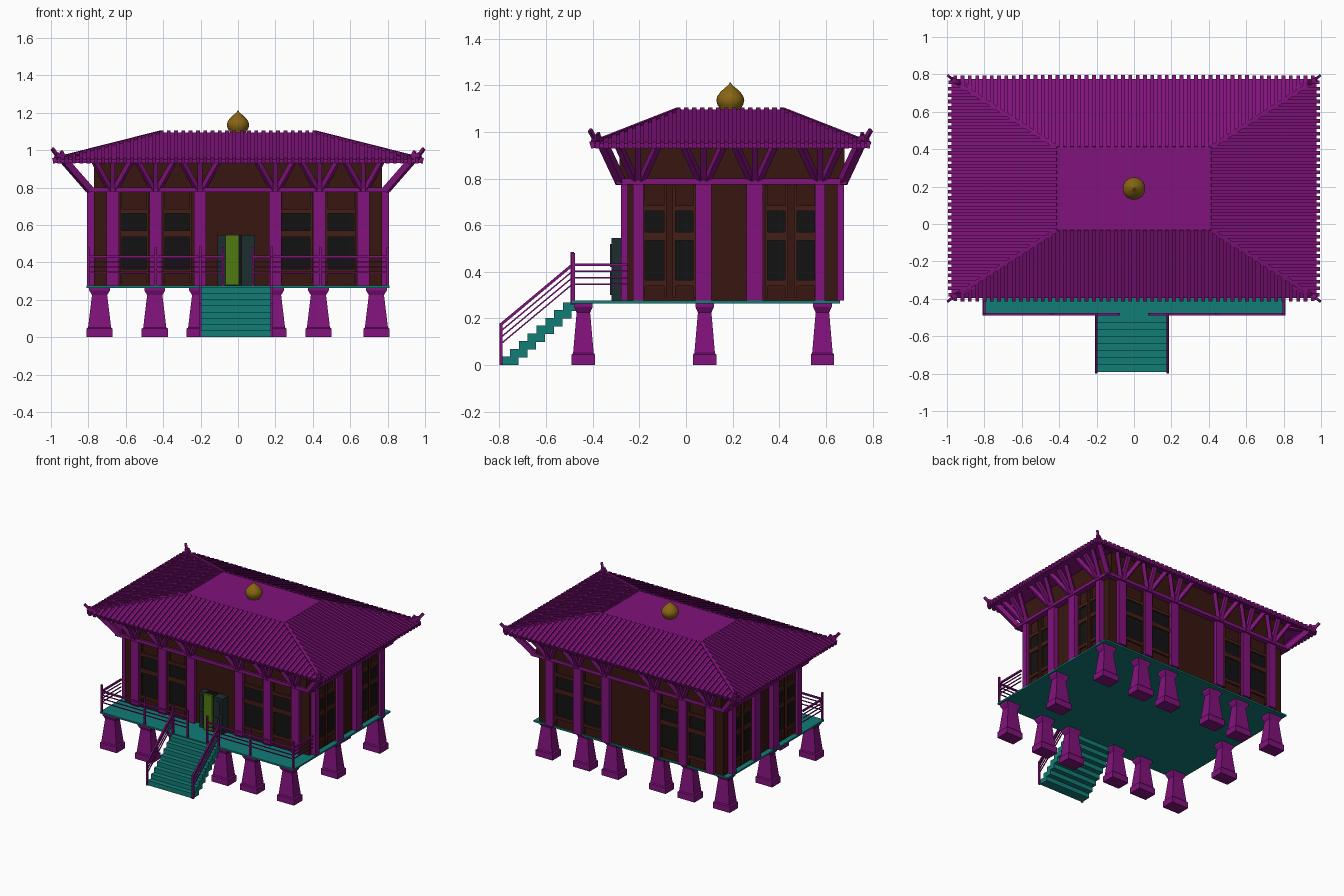
import bpy, bmesh, math
from mathutils import Vector, Matrix

if "Cube" in bpy.data.objects:
    bpy.data.objects.remove(bpy.data.objects["Cube"])

COL = dict(purple=(.22, .006, .2), teal=(.006, .2, .18), brown=(.04, .008, .005), trim=(.055, .013, .008),
           black=(.006, .006, .007), gold=(.24, .13, .007), green=(.08, .19, .006), slate=(.012, .026, .028))
MATS = {}
for k, c in COL.items():
    MATS[k] = bpy.data.materials.new(k)
    MATS[k].diffuse_color = (*c, 1)


class Part:
    """Collects simple solids into one named object."""
    def __init__(self, name, col):
        self.name, self.col, self.bm = name, col, bmesh.new()

    def box(self, x0, x1, y0, y1, z0, z1):
        m = Matrix.Translation(((x0+x1)/2, (y0+y1)/2, (z0+z1)/2))
        bmesh.ops.create_cube(self.bm, size=1, matrix=m @ Matrix.Diagonal((abs(x1-x0), abs(y1-y0), abs(z1-z0), 1)))

    def beam(self, a, b, w, h):
        a, b = Vector(a), Vector(b)
        d = b - a
        m = Matrix.Translation((a+b)/2) @ d.to_track_quat('Y', 'Z').to_matrix().to_4x4()
        bmesh.ops.create_cube(self.bm, size=1, matrix=m @ Matrix.Diagonal((w, d.length, h, 1)))

    def loft(self, loops):
        """Skin a list of equal closed loops and cap both ends."""
        rings = [[self.bm.verts.new(p) for p in l] for l in loops]
        n = len(rings[0])
        for r, s in zip(rings, rings[1:]):
            for i in range(n):
                self.bm.faces.new((r[i], r[(i+1) % n], s[(i+1) % n], s[i]))
        self.bm.faces.new(rings[0][::-1])
        self.bm.faces.new(rings[-1])

    def done(self):
        bmesh.ops.recalc_face_normals(self.bm, faces=self.bm.faces)
        me = bpy.data.meshes.new(self.name)
        self.bm.to_mesh(me)
        self.bm.free()
        me.materials.append(MATS[self.col])
        ob = bpy.data.objects.new(self.name, me)
        bpy.context.collection.objects.link(ob)
        return ob


def rect(cx, cy, hx, hy, z):
    return [(cx+sx*hx, cy+sy*hy, z) for sx, sy in ((-1, -1), (1, -1), (1, 1), (-1, 1))]


WX, YF, YB, CY = .77, -.25, .65, .19          # wall planes and building centre


def on_wall(part, side, u0, u1, z0, z1, d0, d1):
    """Box laid on a facade, d = distance out from the wall."""
    if side == 'F':
        part.box(u0, u1, YF-d0, YF-d1, z0, z1)
    elif side == 'B':
        part.box(u0, u1, YB+d0, YB+d1, z0, z1)
    else:
        s = 1 if side == 'R' else -1
        part.box(s*(WX+d0), s*(WX+d1), u0, u1, z0, z1)


# stilts
p = Part("stilts", 'purple')
spots = [(x, y) for y in (-.44, .585) for x in (-.74, -.445, -.205, .19, .43, .74)] + [(-.74, .08), (.74, .08)]
for x, y in spots:
    p.loft([rect(x, y, .07*k, .05*k, z) for k, z in ((1, 0), (1, .045), (.88, .052), (.58, .225), (.8, .25), (.8, .268))])
p.done()

# deck
p = Part("deck", 'teal')
p.box(-.81, .81, -.49, .66, .264, .276)
p.done()

# stairs
p = Part("stairs", 'teal')
for i in range(8):
    y, z = -.792+i*.0378, i*.0332
    p.box(-.2, .178, y, y+.074, z, z+.036)
p.done()

# walls
p = Part("walls", 'brown')
p.box(-WX, WX, YF, YB, .276, .79)
p.box(-WX, WX, -.285, .68, .79, .97)
p.done()

# pilasters, window frames and panes
pil, frame, pane = Part("pilasters", 'purple'), Part("window_frames", 'trim'), Part("window_panes", 'black')
front_c, side_c = (-.67, -.44, -.203, .2, .435, .67), (-.205, .075, .295, .575)
front_w = [(-.62, -.49), (-.39, -.26), (.235, .385), (.48, .62)]
side_w = [(-.175, -.095), (-.045, .03), (.35, .425), (.475, .55)]
for side in 'FBLR':
    fb = side in 'FB'
    for c in front_c if fb else side_c:
        hw = .033 if fb else .035 if .0 < c < .5 else .022
        on_wall(pil, side, c-hw, c+hw, .276, .79, -.01, .028 if fb else .038)
    for u0, u1 in front_w if fb else side_w:
        for z0, z1 in ((.365, .535), (.57, .66)):
            on_wall(pane, side, u0, u1, z0, z1, -.005, .005)
        for z0, z1 in ((.34, .365), (.535, .57), (.66, .685)):
            on_wall(frame, side, u0-.012, u1+.012, z0, z1, -.005, .014)
        for u in (u0-.006, u1+.006):
            on_wall(frame, side, u-.006, u+.006, .29, .77, -.005, .014)
for q in (pil, frame, pane):
    q.done()

# double door, one green leaf standing forward
p = Part("door_frame_and_leaf", 'slate')
p.box(-.11, -.065, -.3, YF+.01, .276, .545)
p.box(.02, .092, -.32, YF+.01, .276, .545)
for z0, z1 in ((.3, .4), (.42, .52)):
    p.box(.037, .075, -.325, -.31, z0, z1)
    p.box(-.1, -.078, -.305, -.29, z0, z1)
p.done()
p = Part("green_door_leaf", 'green')
p.box(-.066, .006, -.32, -.3, .278, .545)
p.done()
p = Part("door_opening", 'black')
p.box(-.066, .021, -.262, YF+.01, .276, .545)
p.done()

# wall top beam and fanned brackets
p = Part("top_beam", 'purple')
p.box(-.815, .815, -.3, .69, .775, .8)
p.done()
p = Part("eave_brackets", 'purple')
for k in (-1, 0, 1):
    for x in front_c:
        for y, s in ((-.285, -1), (.675, 1)):
            p.beam((x+k*.012, y, .79), (x+k*.1, y+s*.065, .945), .026, .026)
    for y in side_c:
        for s in (-1, 1):
            p.beam((s*.79, y+k*.012, .785), (s*.925, y+k*.085, .945), .026, .028)
for sx in (-1, 1):
    for y, s in ((-.28, -1), (.67, 1)):
        p.beam((sx*.79, y, .785), (sx*.93, y+s*.075, .945), .035, .035)
p.done()

# roof shell: truncated hip with sloping underside
EX, EY, TX, TY, EZ, TZ = .975, .585, .41, .22, .943, 1.09
p = Part("roof_shell", 'purple')
p.loft([rect(0, CY, TX, TY, TZ-.025), rect(0, CY, EX, EY, EZ-.012),
        rect(0, CY, EX, EY, EZ+.008), rect(0, CY, TX, TY, TZ+.005)])
p.done()

# roof tile ribs, cut to length along the hips
p = Part("roof_ribs", 'purple')


def ribs(n, e_along, t_along, e_out, t_out, place):
    for i in range(n):
        u = -e_along + 2*e_along*(i+.5)/n
        t = min(1, (e_along-abs(u))/(e_along-t_along))
        a, b = (u, e_out+.015, EZ), (u, e_out+(t_out-e_out)*t, EZ+(TZ-EZ)*t)
        p.beam(place(*a), place(*b), .02, .03)


for s in (-1, 1):
    ribs(50, EX, TX, EY, TY, lambda u, d, z: (u, CY+s*d, z))
    ribs(34, EY, TY, EX, TX, lambda u, d, z: (s*d, CY+u, z))
p.done()

# hip ridges with upturned horns
p = Part("hip_ridges_and_horns", 'purple')
for sx in (-1, 1):
    for sy in (-1, 1):
        P = lambda x, y, z: (sx*x, CY+sy*y, z)
        p.beam(P(TX, TY, TZ), P(.96, .575, EZ+.008), .02, .03)
        p.beam(P(.8, .49, .96), P(.965, .58, .948), .03, .035)
        p.beam(P(.93, .56, .965), P(.975, .585, .975), .024, .028)
        p.beam(P(.965, .58, .968), P(.993, .602, 1.008), .014, .018)
        p.beam(P(.93, .56, .965), P(.945, .568, .995), .012, .016)
p.done()

# onion finial
p = Part("roof_finial", 'gold')
prof = [(.042, 1.088), (.045, 1.102), (.055, 1.115), (.06, 1.135), (.056, 1.152), (.042, 1.172),
        (.022, 1.19), (.009, 1.2), (.002, 1.212)]
p.loft([[(r*math.cos(a*math.tau/24), CY+r*math.sin(a*math.tau/24), z) for a in range(24)] for r, z in prof])
ob = p.done()
bpy.context.view_layer.objects.active = ob
ob.select_set(True)
bpy.ops.object.shade_smooth_by_angle()

# porch and stair railings
p = Part("railings", 'purple')
levels = ((.43, .012), (.402, .006), (.375, .006), (.347, .006))
for s in (-1, 1):
    for z, w in levels:
        p.box(s*.08, s*.805, -.483-w/2, -.483+w/2, z-w/2, z+w/2)
        p.box(s*.8-w/2, s*.8+w/2, -.485, -.25, z-w/2, z+w/2)
    for x in (.08, .44, .8):
        p.box(s*x-.006, s*x+.006, -.49, -.477, .27, .48)
for x in (-.202, .18):
    p.box(x-.006, x+.006, -.8, -.787, 0, .18)
    p.box(x-.006, x+.006, -.495, -.48, .26, .485)
    for z, w in levels:
        p.beam((x, -.795, z-.257), (x, -.487, z), w, w)
p.done()

for m in bpy.data.materials:
    if m.users and not m.is_grease_pencil:
        m.use_nodes = True
        m.node_tree.nodes["Principled BSDF"].inputs["Base Color"].default_value = m.diffuse_color
